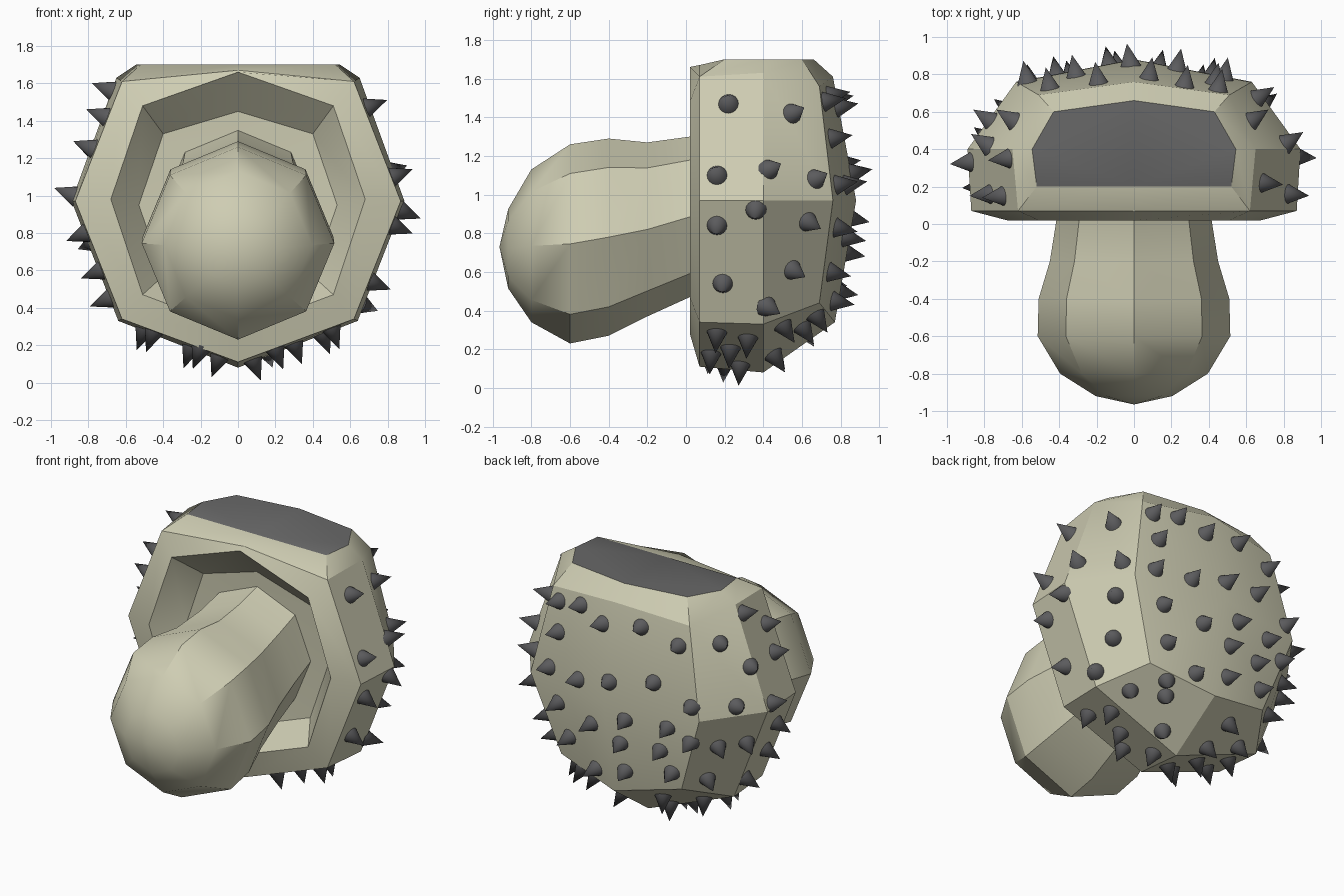
import bpy, bmesh, math
from mathutils import Vector, Matrix
from mathutils.bvhtree import BVHTree

if "Cube" in bpy.data.objects:
    bpy.data.objects.remove(bpy.data.objects["Cube"], do_unlink=True)


def material(name, rgb):
    m = bpy.data.materials.new(name)
    m.use_nodes = True
    m.diffuse_color = (*rgb, 1)
    m.node_tree.nodes["Principled BSDF"].inputs["Base Color"].default_value = (*rgb, 1)
    return m


khaki = material("pale_khaki", (0.62, 0.61, 0.45))
grey = material("flat_grey", (0.14, 0.14, 0.14))
dark = material("spike_grey", (0.105, 0.105, 0.11))


def mirrored(half):
    """Close a half loop whose first and last points lie on x = 0."""
    pts = [Vector(p) for p in half]
    return pts + [Vector((-p.x, p.y, p.z)) for p in pts[-2:0:-1]]


def face(bm, pts, mat=0):
    f = bm.faces.new([bm.verts.new(p) for p in pts])
    f.material_index = mat


def bridge(bm, a, b, closed=True):
    n = len(a)
    for i in range(n if closed else n - 1):
        j = (i + 1) % n
        face(bm, (a[i], a[j], b[j], b[i]))


def fan(bm, loop, tip):
    for i, p in enumerate(loop):
        face(bm, (p, loop[(i + 1) % len(loop)], Vector(tip)))


def finish(bm, name, mats):
    bmesh.ops.remove_doubles(bm, verts=bm.verts, dist=0.0005)
    bmesh.ops.recalc_face_normals(bm, faces=bm.faces)
    me = bpy.data.meshes.new(name)
    bm.to_mesh(me)
    for m in mats:
        me.materials.append(m)
    ob = bpy.data.objects.new(name, me)
    bpy.context.collection.objects.link(ob)
    bpy.ops.object.select_all(action='DESELECT')
    ob.select_set(True)
    bpy.context.view_layer.objects.active = ob
    bpy.ops.object.shade_smooth_by_angle(angle=math.radians(30))
    return ob


# Head shell: loops run top, corner, side, lower corner, bottom
floor = mirrored([(0, .2, 1.45), (.4, .2, 1.33), (.53, .2, .95), (.4, .2, .57), (0, .2, .42)])
inner = mirrored([(0, .02, 1.66), (.51, .02, 1.48), (.68, .02, .98), (.51, .02, .47), (0, .02, .28)])
rim = mirrored([(0, .07, 1.67), (.62, .07, 1.61), (.87, .07, .97), (.62, .07, .34), (0, .07, .11)])
waist = mirrored([(0, .4, 1.7), (.65, .4, 1.63), (.89, .4, .97), (.64, .4, .33), (0, .4, .08)])
back = mirrored([(0, .76, 1.61), (.51, .69, 1.56), (.63, .76, .97), (.45, .69, .44), (0, .77, .34)])
top = mirrored([(0, .2, 1.7), (.52, .2, 1.7), (.545, .4, 1.7), (.43, .6, 1.7), (0, .66, 1.7)])

bm = bmesh.new()
fan(bm, floor, (0, .22, .95))
bridge(bm, floor, inner)
bridge(bm, inner, rim)
bridge(bm, rim[1:], waist[1:], closed=False)
bridge(bm, waist[1:], back[1:], closed=False)
fan(bm, back, (0, .88, .97))
# Chamfer around the flat top
bridge(bm, [rim[0], rim[1], waist[1], back[1], back[0], back[-1], waist[-1], rim[-1]], top)
face(bm, top, 1)
finish(bm, "head_shell", [khaki, grey])
tree = BVHTree.FromBMesh(bm)
bm.free()

# Snout: octagonal rings given as depth, centre height, radius
profile = [(.21, .95, .40), (.02, .885, .415), (-.2, .82, .45), (-.4, .78, .51),
           (-.6, .745, .515), (-.8, .735, .395), (-.92, .72, .205)]
rings = [[Vector((r * math.sin(k * math.pi / 4), y, c + r * math.cos(k * math.pi / 4)))
          for k in range(8)] for y, c, r in profile]
bm = bmesh.new()
for a, b in zip(rings, rings[1:]):
    bridge(bm, a, b)
fan(bm, rings[-1], (0, -.965, .73))
face(bm, rings[0])
finish(bm, "snout", [khaki])
bm.free()

# Spikes: cones standing on the shell, positioned by side
right = [(.22, 1.47), (.55, 1.42), (.16, 1.1), (.43, 1.13), (.67, 1.08), (.16, .84),
         (.36, .92), (.63, .86), (.19, .54), (.55, .61), (.42, .42)]
left = [(.55, 1.42), (.55, 1.03), (.42, 1.25), (.35, 1.56), (.15, 1.42), (.16, 1.25),
        (.33, 1.0), (.6, .75), (.45, .75), (.58, .5), (.2, .8), (.2, .6), (.35, .45)]
below = [(.5, .16), (.45, .32), (.2, .13), (.3, .23), (.08, .28), (.15, .45), (.45, .5),
         (.25, .6), (.3, .67), (-.45, .15), (-.5, .3), (-.2, .12), (-.25, .3), (-.1, .2),
         (-.2, .45), (-.45, .45), (-.25, .6)]
rear = [(.27, 1.51), (.08, 1.45), (-.19, 1.49), (-.45, 1.42), (.23, 1.05), (-.02, 1.11),
        (-.31, 1.16), (-.57, 1.05), (.13, .78), (-.13, .88), (-.41, .88), (-.08, .7),
        (-.34, .7), (-.55, .8), (-.09, .5), (-.4, .55), (.43, 1.29), (.41, .83),
        (.35, .6), (.14, .45), (.48, 1.05), (.45, 1.48)]
rays = [(Vector((3, y, z)), Vector((-1, 0, 0))) for y, z in right]
rays += [(Vector((-3, y, z)), Vector((1, 0, 0))) for y, z in left]
rays += [(Vector((x, y, -3)), Vector((0, 0, 1))) for x, y in below]
rays += [(Vector((x, 3, z)), Vector((0, -1, 0))) for x, z in rear]

bm = bmesh.new()
for origin, direction in rays:
    hit, normal, _, _ = tree.ray_cast(origin, direction)
    if hit is None:
        continue
    if normal.dot(direction) > 0:
        normal = -normal
    turn = normal.to_track_quat('Z', 'Y').to_matrix().to_4x4()
    bmesh.ops.create_cone(bm, cap_ends=True, segments=16, radius1=.058, radius2=0,
                          depth=.13, matrix=Matrix.Translation(hit + normal * .052) @ turn)
finish(bm, "spikes", [dark])
bm.free()
